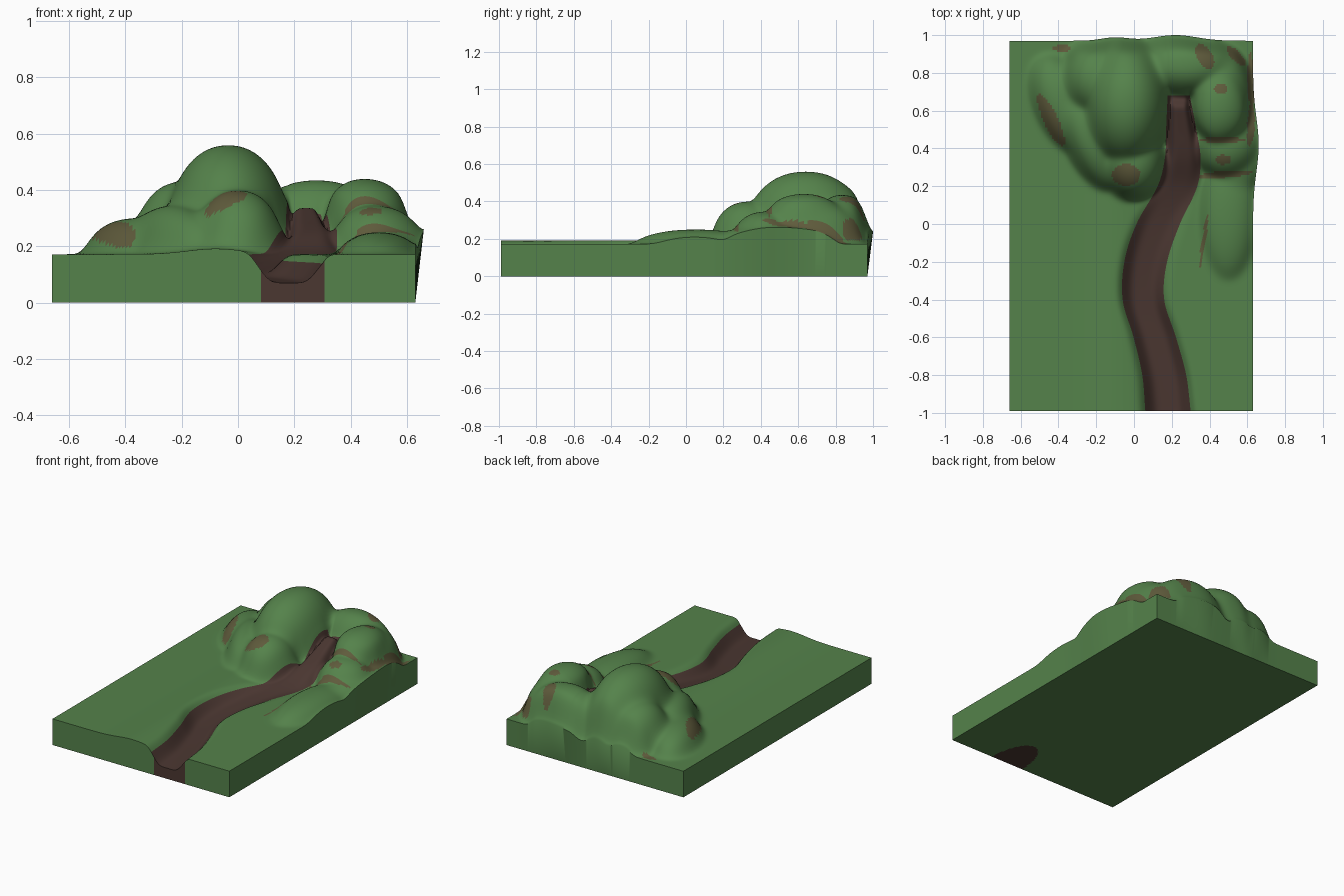
import bpy, bmesh, math

if "Cube" in bpy.data.objects:
    bpy.data.objects.remove(bpy.data.objects["Cube"])

X0, X1, Y0, Y1 = -0.66, 0.63, -0.99, 0.97
LEFT, MID, RIGHT, NY = 70, 22, 42, 196      # columns left of, in and right of the river
NX = LEFT + MID + RIGHT
GRASS, BED, EARTH = 0, 1, 2


def material(name, rgb):
    m = bpy.data.materials.new(name)
    m.diffuse_color = (*rgb, 1)
    m.use_nodes = True
    m.node_tree.nodes["Principled BSDF"].inputs["Base Color"].default_value = m.diffuse_color
    return m


def smooth(a, b, v):
    t = min(1, max(0, (v - a) / (b - a)))
    return t * t * (3 - 2 * t)


def along(table, y):
    """Smooth interpolation through (y, value) points."""
    if y <= table[0][0]:
        return table[0][1]
    n = len(table)
    for i in range(n - 1):
        (ya, a), (yb, b) = table[i], table[i + 1]
        if y <= yb:
            t = (y - ya) / (yb - ya)
            pa, pb = table[max(i - 1, 0)], table[min(i + 2, n - 1)]
            ma = (b - pa[1]) / (yb - pa[0]) * (yb - ya)
            mb = (pb[1] - a) / (pb[0] - ya) * (yb - ya)
            return ((2*t**3 - 3*t*t + 1) * a + (t**3 - 2*t*t + t) * ma
                    + (3*t*t - 2*t**3) * b + (t**3 - t*t) * mb)
    return table[-1][1]


# River: centre line, half width and bed height along y
CENTRE = [(-0.99, 0.18), (-0.8, 0.16), (-0.6, 0.11), (-0.4, 0.05), (-0.2, 0.062),
          (0, 0.128), (0.2, 0.23), (0.35, 0.258), (0.5, 0.25), (0.7, 0.235)]
WIDTH = [(-0.99, 0.12), (-0.4, 0.11), (0, 0.115), (0.3, 0.098), (0.5, 0.08), (0.7, 0.056)]
FLOOR = [(-0.99, 0.07), (-0.4, 0.095), (0, 0.14), (0.2, 0.185), (0.35, 0.25),
         (0.5, 0.3), (0.68, 0.36)]

# Rock lobes: centre x, y, radius x, y, turn in degrees, foot z, top z
LOBES = [
    (-0.035, 0.64, 0.225, 0.33, 0, 0.22, 0.56),    # main dome
    (-0.20, 0.77, 0.18, 0.21, 0, 0.17, 0.43),      # shoulder
    (0.00, 0.33, 0.17, 0.20, 0, 0.17, 0.40),       # front knob
    (-0.23, 0.46, 0.14, 0.31, 25, 0.15, 0.345),    # left flank
    (-0.365, 0.63, 0.16, 0.29, 25, 0.14, 0.30),    # outer flank
    (0.28, 0.83, 0.28, 0.17, 0, 0.17, 0.435),      # back rim
    (0.45, 0.63, 0.14, 0.20, 0, 0.31, 0.44),       # right top lobe
    (0.46, 0.68, 0.165, 0.27, 0, 0.17, 0.40),      # right body
    (0.48, 0.42, 0.155, 0.18, 0, 0.17, 0.345),     # right middle lobe
    (0.54, 0.50, 0.16, 0.38, 0, 0.14, 0.28),       # right skirt
    (0.50, 0.05, 0.16, 0.36, 0, 0.13, 0.25),       # right low mound
]

# Bare earth patches: centre x, y, radius x, y, turn in degrees
PATCHES = [
    (-0.04, 0.26, 0.075, 0.058, 0), (-0.44, 0.55, 0.038, 0.15, 25),
    (0.47, 0.262, 0.14, 0.018, 5), (0.47, 0.34, 0.038, 0.026, 0),
    (0.46, 0.715, 0.036, 0.026, 0), (0.375, 0.88, 0.04, 0.065, 35),
    (0.54, 0.89, 0.065, 0.025, -45), (0.60, 0.53, 0.018, 0.12, -8),
    (0.615, 0.75, 0.016, 0.16, 0), (0.37, -0.09, 0.011, 0.14, -8),
    (0.46, 0.445, 0.11, 0.014, 0), (-0.38, 0.93, 0.05, 0.018, 0),
]


def ellipse(x, y, cx, cy, rx, ry, turn):
    a = math.radians(turn)
    dx, dy = x - cx, y - cy
    u, v = dx * math.cos(a) + dy * math.sin(a), -dx * math.sin(a) + dy * math.cos(a)
    return math.hypot(u / rx, v / ry)


def river(x, y):
    """0 on the centre line, 1 on the bank."""
    t = abs(x - along(CENTRE, y)) / along(WIDTH, y)
    return max(t, (y - 0.58) / 0.1)


def height(x, y):
    h = 0.172 + 0.02 * math.exp(-((x + 0.08) / 0.14) ** 2)
    for cx, cy, rx, ry, turn, foot, top in LOBES:
        d = ellipse(x, y, cx, cy, rx, ry, turn)
        if d < 1:
            z = foot + (top - foot) * (1 - d ** 2.2) ** 0.5
            k = max(0.025 - abs(h - z), 0) / 0.025      # soft union
            h = max(h, z) + k * k * 0.00625
    # sink the back edge of the hills to the block
    if h > 0.19:
        h = 0.19 + (h - 0.19) * (1 - 0.75 * smooth(0.9, 0.975, y))
    floor = along(FLOOR, y)
    return floor + (h - floor) * smooth(0.45, 1.3, river(x, y))


def bulge(x, y):
    """Hills push out a little past the right and back sides."""
    bx = 0.03 * math.exp(-((y - 0.42) / 0.2) ** 2) * smooth(0.45, 0.63, x)
    by = (0.03 * math.exp(-((x - 0.22) / 0.16) ** 2)
          + 0.018 * math.exp(-((x + 0.1) / 0.1) ** 2)) * smooth(0.8, 0.97, y)
    return x + bx, y + by


def column(i, y):
    """Grid column positions follow the river banks, so the banks are clean."""
    c, w = along(CENTRE, y), along(WIDTH, y)
    if i <= LEFT:
        return X0 + (c - w - X0) * i / LEFT
    if i <= LEFT + MID:
        return c - w + 2 * w * (i - LEFT) / MID
    return c + w + (X1 - c - w) * (i - LEFT - MID) / RIGHT


# Height grid, softened so that the lobes flow together
ys = [Y0 + (Y1 - Y0) * j / NY for j in range(NY + 1)]
xs = [[column(i, y) for y in ys] for i in range(NX + 1)]
zs = [[height(xs[i][j], ys[j]) for j in range(NY + 1)] for i in range(NX + 1)]
for _ in range(5):
    zs = [[(2 * r[j] + r[max(j - 1, 0)] + r[min(j + 1, NY)]) / 4
           for j in range(NY + 1)] for r in zs]
    zs = [[(2 * zs[i][j] + zs[max(i - 1, 0)][j] + zs[min(i + 1, NX)][j]) / 4
           for j in range(NY + 1)] for i in range(NX + 1)]

# Terrain block: top and bottom grids joined by side walls
bm = bmesh.new()
top = [[bm.verts.new((*bulge(xs[i][j], ys[j]), zs[i][j])) for j in range(NY + 1)]
       for i in range(NX + 1)]
low = [[bm.verts.new((xs[i][j], ys[j], 0)) for j in range(NY + 1)] for i in range(NX + 1)]


def quad(a, b, c, d, mat):
    f = bm.faces.new((a, b, c, d))
    f.material_index = mat


def top_colour(i, x, y):
    if LEFT <= i < LEFT + MID and y < 0.68:
        return BED
    return EARTH if any(ellipse(x, y, *p) < 1 for p in PATCHES) else GRASS


for i in range(NX):
    for j in range(NY):
        x = (xs[i][j] + xs[i + 1][j + 1]) / 2
        y = (ys[j] + ys[j + 1]) / 2
        quad(top[i][j], top[i + 1][j], top[i + 1][j + 1], top[i][j + 1], top_colour(i, x, y))
        under = BED if ellipse(x, y, 0.19, Y0, 0.12, 0.26, 0) < 1 else GRASS
        quad(low[i][j], low[i][j + 1], low[i + 1][j + 1], low[i + 1][j], under)
    wall = BED if 0.08 < xs[i][0] < 0.3 else GRASS
    quad(low[i][0], low[i + 1][0], top[i + 1][0], top[i][0], wall)
    quad(low[i + 1][NY], low[i][NY], top[i][NY], top[i + 1][NY], GRASS)
for j in range(NY):
    quad(low[0][j + 1], low[0][j], top[0][j], top[0][j + 1], GRASS)
    quad(low[NX][j], low[NX][j + 1], top[NX][j + 1], top[NX][j], GRASS)

mesh = bpy.data.meshes.new("terrain_block")
bm.to_mesh(mesh)
bm.free()
for m in (material("grass green", (0.09, 0.225, 0.07)),
          material("riverbed brown", (0.07, 0.038, 0.031)),
          material("bare earth", (0.115, 0.105, 0.045))):
    mesh.materials.append(m)
terrain = bpy.data.objects.new("terrain_block", mesh)
bpy.context.collection.objects.link(terrain)
bpy.context.view_layer.objects.active = terrain
terrain.select_set(True)
bpy.ops.object.shade_smooth_by_angle(angle=math.radians(50))
